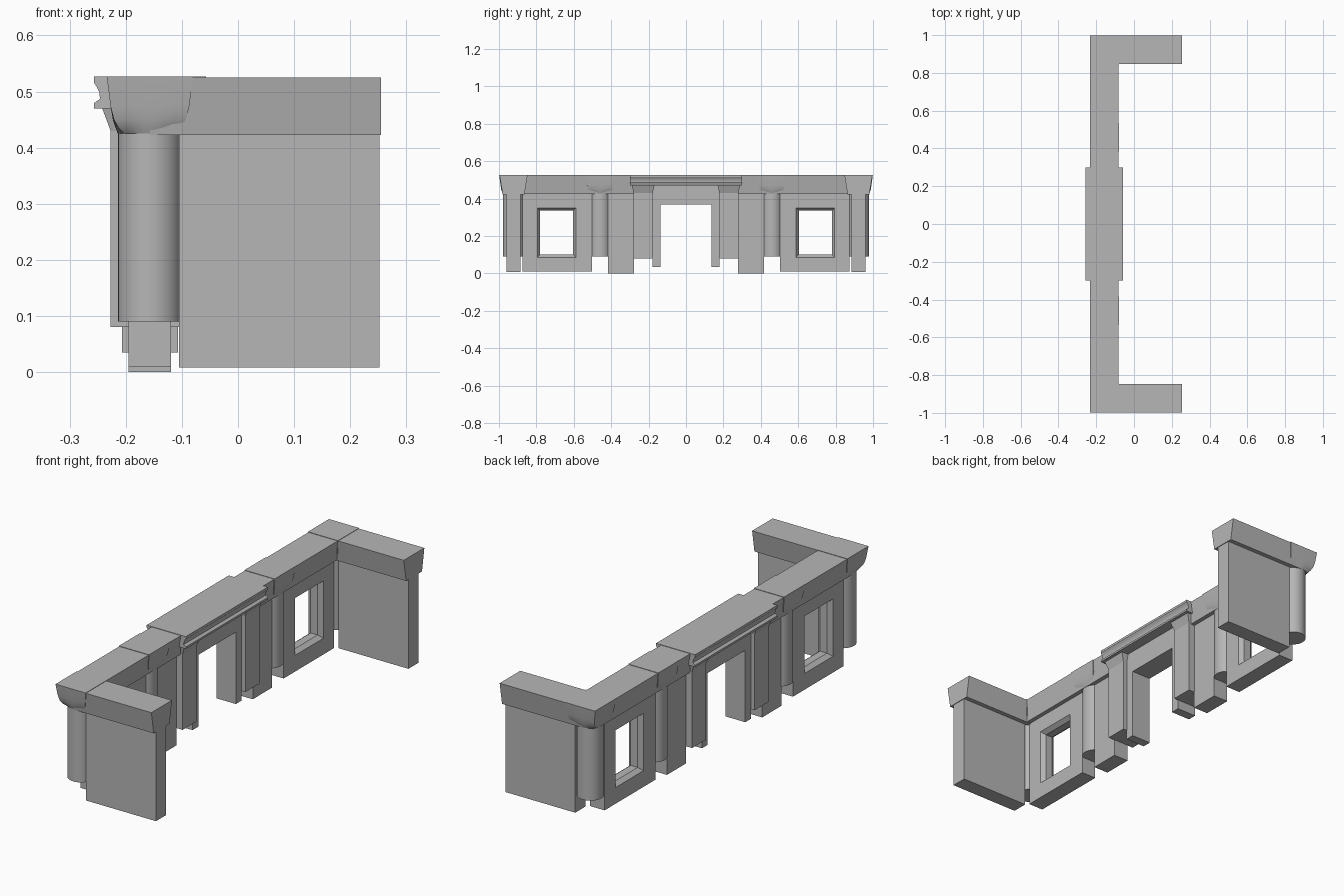
import bpy, bmesh, math
from mathutils import Vector

cube = bpy.data.objects.get("Cube")
if cube:
    bpy.data.objects.remove(cube, do_unlink=True)

stone = bpy.data.materials.new("grey stone")
stone.use_nodes = True
GREY = (0.47, 0.47, 0.47, 1)
stone.diffuse_color = GREY
stone.node_tree.nodes["Principled BSDF"].inputs["Base Color"].default_value = GREY

AXIS = -0.157      # centre line of the long wall in x
CORNER = 0.922     # centre line of the end walls in y


def finish(name, bm, smooth=False):
    bmesh.ops.recalc_face_normals(bm, faces=bm.faces)
    mesh = bpy.data.meshes.new(name)
    bm.to_mesh(mesh)
    bm.free()
    mesh.materials.append(stone)
    obj = bpy.data.objects.new(name, mesh)
    bpy.context.collection.objects.link(obj)
    if smooth:
        bpy.ops.object.select_all(action='DESELECT')
        obj.select_set(True)
        bpy.context.view_layer.objects.active = obj
        bpy.ops.object.shade_smooth_by_angle(angle=math.radians(35))
    return obj


def loft(name, rings, caps=True, smooth=False):
    """Skin rings of points; without caps the last ring joins the first."""
    bm = bmesh.new()
    loops = [[bm.verts.new(p) for p in ring] for ring in rings]
    n = len(loops[0])
    pairs = list(zip(loops, loops[1:]))
    if caps:
        bm.faces.new(loops[0])
        bm.faces.new(loops[-1])
    else:
        pairs.append((loops[-1], loops[0]))
    for a, b in pairs:
        for i in range(n):
            j = (i + 1) % n
            bm.faces.new((a[i], a[j], b[j], b[i]))
    return finish(name, bm, smooth)


def rect(x0, x1, y0, y1, z):
    return [(x0, y0, z), (x1, y0, z), (x1, y1, z), (x0, y1, z)]


def box(name, x0, x1, y0, y1, z0, z1):
    return loft(name, [rect(x0, x1, y0, y1, z0), rect(x0, x1, y0, y1, z1)])


def rounded_ring(cy, half, square, z, n=32):
    """Ring that blends from a circle (0) to a square (1)."""
    pts = []
    for i in range(n):
        a = math.tau * i / n
        c, s = math.cos(a), math.sin(a)
        r = half * (1 - square + square / max(abs(c), abs(s)))
        pts.append((AXIS + r * c, cy + r * s, z))
    return pts


def column(name, cy):
    shaft = [rounded_ring(cy, 0.057, 0, z) for z in (0.09, 0.428)]
    loft(name + "_shaft", shaft, smooth=True)
    cove = [(0.057, 0.3, 0.425), (0.061, 0.7, 0.435), (0.066, 0.9, 0.45),
            (0.07, 1, 0.473), (0.077, 1, 0.527)]
    loft(name + "_capital", [rounded_ring(cy, *c) for c in cove], smooth=True)


def span(side, a, b):
    return sorted((side * a, side * b))


def window_panel(name, y0, y1, wy0, wy1):
    """Wall panel with a splayed window opening."""
    def frame(x, a, b, z0, z1):
        return [(x, a, z0), (x, b, z0), (x, b, z1), (x, a, z1)]
    f, k, m = AXIS - 0.038, AXIS + 0.038, 0.015
    wide = (wy0 - m, wy1 + m, 0.1 - m, 0.335 + m)
    hole = (wy0, wy1, 0.1, 0.335)
    outer = (y0, y1, 0.01, 0.43)
    loft(name, [frame(f, *outer), frame(f, *wide), frame(f + 0.02, *hole),
                frame(k - 0.02, *hole), frame(k, *wide), frame(k, *outer)],
         caps=False)


for side, label in ((1, "back"), (-1, "front")):
    # columns
    column(label + "_corner_column", side * CORNER)
    column(label + "_middle_column", side * 0.459)

    # end wall and its flared frieze
    ya, yb = side * CORNER - 0.037, side * CORNER + 0.037
    box(label + "_end_wall", -0.105, 0.252, ya, yb, 0.008, 0.43)
    c = side * CORNER
    loft(label + "_end_frieze",
         [rect(AXIS, 0.255, c - 0.058, c + 0.058, 0.423),
          rect(AXIS, 0.255, c - 0.075, c + 0.075, 0.525)])

    # long wall frieze
    y0, y1 = span(side, 0.28, CORNER)
    loft(label + "_wall_frieze",
         [rect(AXIS - 0.058, AXIS + 0.058, y0, y1, 0.425),
          rect(AXIS - 0.075, AXIS + 0.075, y0, y1, 0.525)])

    # window panel and plain wall block
    window_panel(label + "_window_panel", *span(side, 0.503, 0.873),
                 *span(side, 0.603, 0.78))
    box(label + "_wall_block", AXIS - 0.038, AXIS + 0.038,
        *span(side, 0.278, 0.418), 0, 0.43)

    # pilaster with flared capital, and door jamb
    box(label + "_pilaster", AXIS - 0.07, AXIS + 0.07,
        *span(side, 0.178, 0.28), 0.08, 0.435)
    p = side * 0.229
    loft(label + "_pilaster_capital",
         [rect(AXIS - hx, AXIS + hx, p - hy, p + hy, z)
          for hx, hy, z in ((0.07, 0.051, 0.43), (0.085, 0.06, 0.47),
                            (0.085, 0.06, 0.48))])
    box(label + "_door_jamb", AXIS - 0.05, AXIS + 0.05,
        *span(side, 0.137, 0.179), 0.035, 0.43)

# lintel above the doorway
box("door_lintel", AXIS - 0.05, AXIS + 0.05, -0.28, 0.28, 0.367, 0.48)

# moulded cornice over the centre
half = [(0.1, 0.47), (0.1, 0.479), (0.089, 0.487), (0.09, 0.499),
        (0.095, 0.509), (0.1, 0.516), (0.1, 0.527)]
outline = half + [(-x, z) for x, z in reversed(half)]
loft("centre_cornice",
     [[(AXIS + x, y, z) for x, z in outline] for y in (-0.3, 0.3)], smooth=True)
